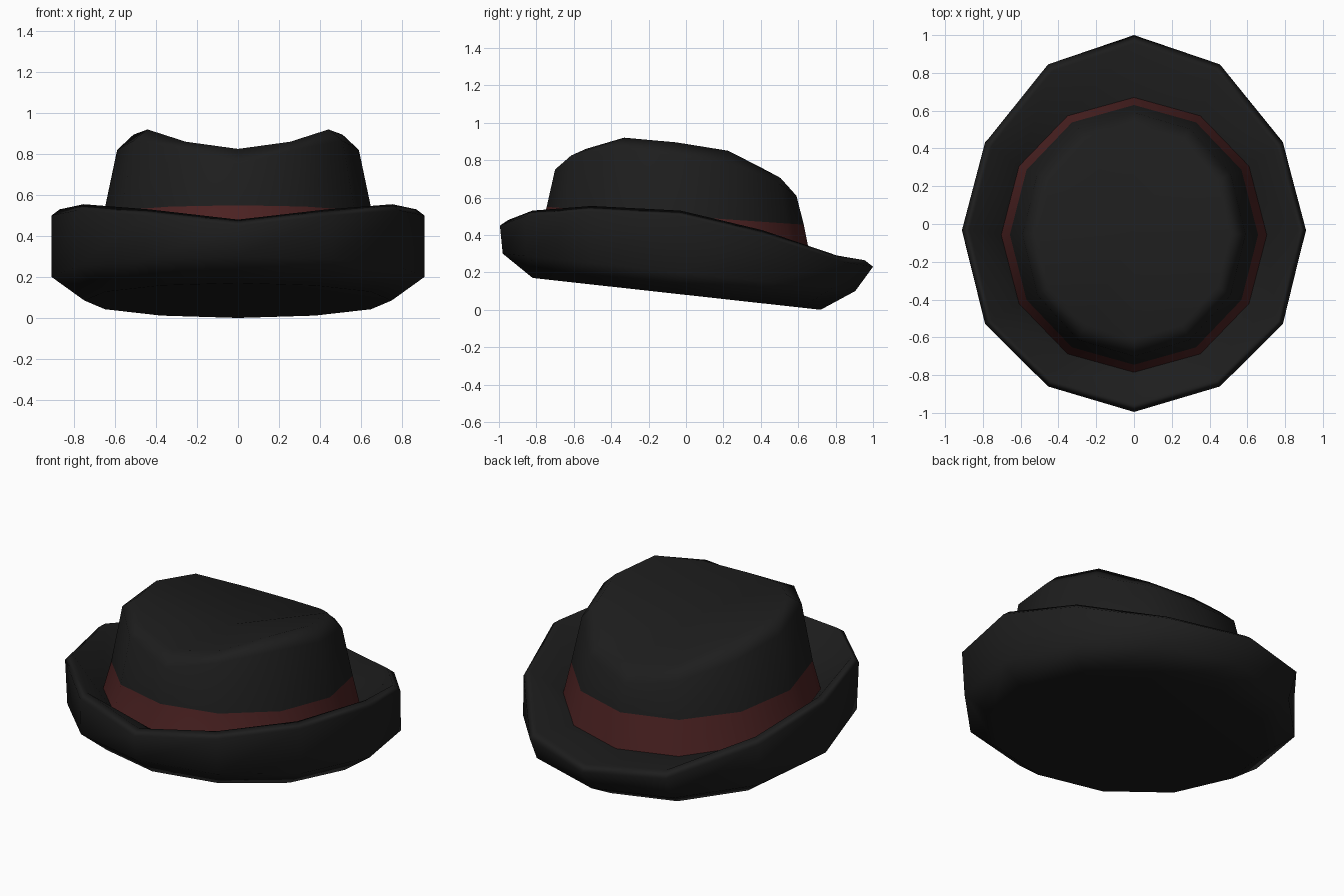
import bpy
import bmesh
from math import cos, pi, sin

cube = bpy.data.objects.get("Cube")
if cube:
    bpy.data.objects.remove(cube, do_unlink=True)

SIDES = 12
HALF = SIDES // 2


def material(name, colour):
    mat = bpy.data.materials.new(name)
    mat.use_nodes = True
    mat.diffuse_color = colour
    mat.node_tree.nodes["Principled BSDF"].inputs["Base Color"].default_value = colour
    return mat


def slope(front, back):
    """Values running from front to back around half an even oval."""
    return [front + (back - front) * (1 - cos(pi * k / HALF)) / 2 for k in range(HALF + 1)]


def ring(bm, width, depths, heights):
    """Twelve-sided ring; depths and heights run front to back and are mirrored."""
    verts = []
    for k in range(SIDES):
        m = min(k, SIDES - k)
        verts.append(bm.verts.new((width * sin(2 * pi * k / SIDES), depths[m], heights[m])))
    return verts


def bridge(bm, low, high, index=0):
    for k in range(SIDES):
        n = (k + 1) % SIDES
        face = bm.faces.new((low[k], low[n], high[n], high[k]))
        face.material_index = index


def finish(bm, name, mats):
    mesh = bpy.data.meshes.new(name)
    bm.to_mesh(mesh)
    bm.free()
    obj = bpy.data.objects.new(name, mesh)
    bpy.context.collection.objects.link(obj)
    for mat in mats:
        mesh.materials.append(mat)
    for poly in mesh.polygons:
        poly.use_smooth = True
    obj.modifiers.new("Soft shading", "WEIGHTED_NORMAL")


felt = material("black felt", (0.0125, 0.0125, 0.0125, 1))
ribbon = material("dark red ribbon", (0.075, 0.0165, 0.0165, 1))

# Where the crown meets the brim
seam = 0.703, slope(-0.785, 0.67), slope(0.395, 0.25)

# Brim: closed underside, upturned wall, bevelled lip, slope down to the crown
bm = bmesh.new()
edge = [-0.995, -0.86, -0.53, -0.03, 0.43, 0.845, 1.0]
rings = [
    ring(bm, 0.75, slope(-0.82, 0.72), slope(0.17, 0.0)),
    ring(bm, 0.91, slope(-0.98, 0.905), slope(0.30, 0.10)),
    ring(bm, 0.91, edge, [0.45, 0.50, 0.525, 0.50, 0.39, 0.255, 0.23]),
    ring(bm, 0.87, [y * 0.955 for y in edge], [0.48, 0.53, 0.555, 0.53, 0.425, 0.29, 0.265]),
    ring(bm, *seam),
]
for low, high in zip(rings, rings[1:]):
    bridge(bm, low, high)
bm.faces.new(rings[0][::-1])
finish(bm, "brim", [felt])

# Crown: ribbon band, tapering wall, soft shoulder, pinched and dented top
bm = bmesh.new()
rings = [
    ring(bm, *seam),
    ring(bm, 0.657, slope(-0.745, 0.63), slope(0.55, 0.455)),
    ring(bm, 0.59, slope(-0.70, 0.59), [0.75, 0.825, 0.865, 0.82, 0.76, 0.67, 0.61]),
    ring(bm, 0.51, slope(-0.61, 0.505), [0.825, 0.86, 0.92, 0.895, 0.85, 0.745, 0.705]),
]
for i in range(len(rings) - 1):
    bridge(bm, rings[i], rings[i + 1], 1 if i == 0 else 0)
dent = bm.verts.new((0, -0.06, 0.77))
for k in range(SIDES):
    bm.faces.new((rings[-1][k], rings[-1][(k + 1) % SIDES], dent))
finish(bm, "crown", [felt, ribbon])
